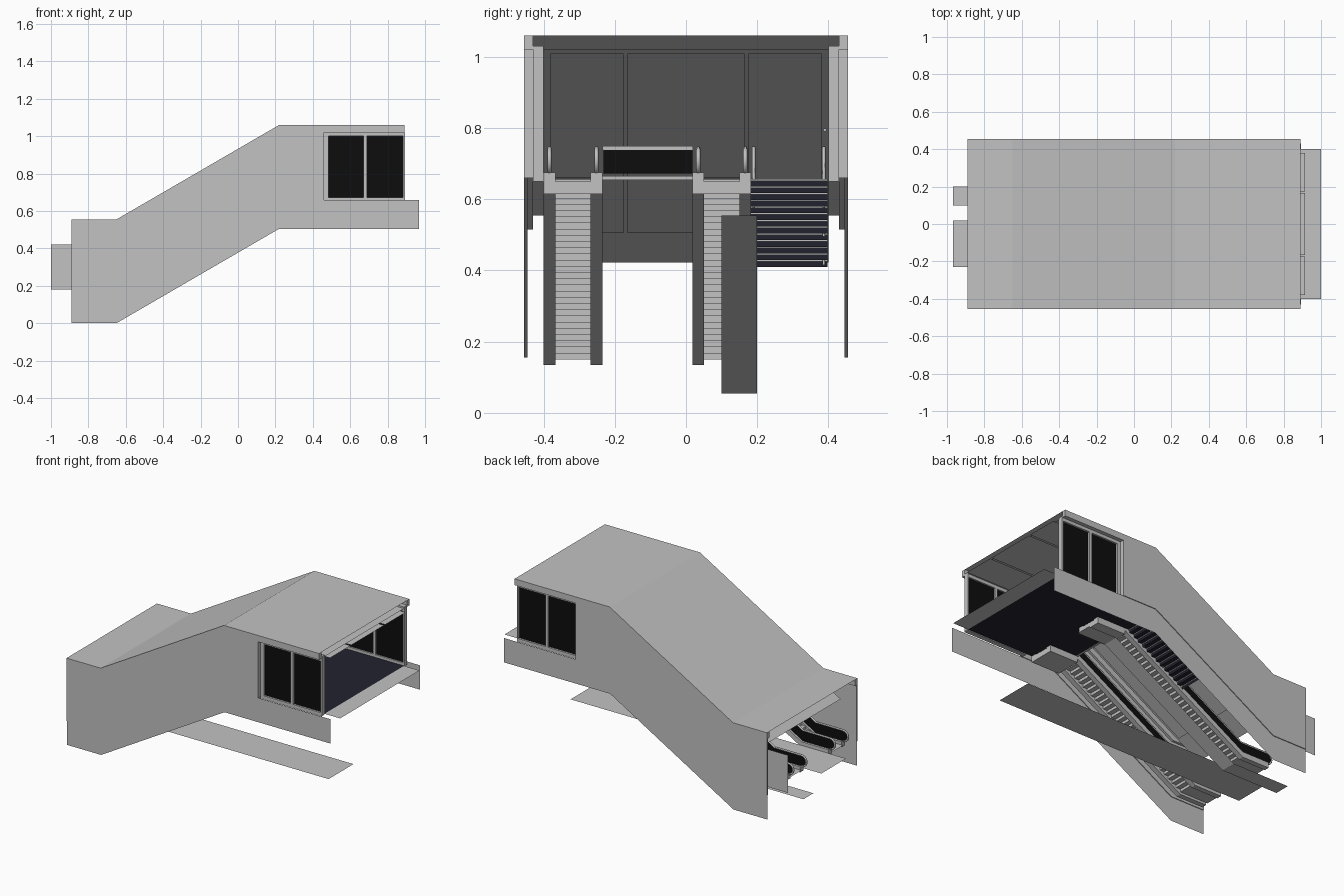
import bpy, bmesh, math

cube = bpy.data.objects.get("Cube")
if cube:
    bpy.data.objects.remove(cube)


def material(name, color):
    m = bpy.data.materials.new(name)
    m.use_nodes = True
    m.diffuse_color = (*color, 1)
    m.node_tree.nodes["Principled BSDF"].inputs["Base Color"].default_value = (*color, 1)
    return m


GREY = material("light grey", (0.54, 0.54, 0.54))
BLACK = material("black glass", (0.004, 0.004, 0.004))
NAVY = material("dark navy", (0.016, 0.016, 0.028))

LOW, HIGH = 0.15, 0.655       # lower and upper floor levels
FOOT, HEAD = -0.65, 0.22      # ends of the incline
SLOPE = (HIGH - LOW) / (HEAD - FOOT)


def path(off, x0, x1):
    """Low landing, incline, high landing, raised by off."""
    return [(x0, LOW + off), (FOOT, LOW + off), (HEAD, HIGH + off), (x1, HIGH + off)]


def band(bottom, top, x0, x1):
    return path(bottom, x0, x1) + path(top, x0, x1)[::-1]


def finish(name, bm, mat):
    bmesh.ops.recalc_face_normals(bm, faces=bm.faces)
    mesh = bpy.data.meshes.new(name)
    bm.to_mesh(mesh)
    bm.free()
    mesh.materials.append(mat)
    ob = bpy.data.objects.new(name, mesh)
    bpy.context.collection.objects.link(ob)
    return ob


def panel(name, outline, y0, y1, mat=GREY):
    """Side outline in x, z, extruded from y0 to y1 (flat if equal)."""
    bm = bmesh.new()
    face = bm.faces.new([bm.verts.new((x, y0, z)) for x, z in outline])
    if y1 != y0:
        out = bmesh.ops.extrude_face_region(bm, geom=[face])["geom"]
        for v in out:
            if isinstance(v, bmesh.types.BMVert):
                v.co.y = y1
    return finish(name, bm, mat)


def sheet(name, points, y0, y1, mat=GREY):
    """Open x, z line swept across y as a thin surface."""
    bm = bmesh.new()
    a = [bm.verts.new((x, y0, z)) for x, z in points]
    b = [bm.verts.new((x, y1, z)) for x, z in points]
    for i in range(len(points) - 1):
        bm.faces.new((a[i], a[i + 1], b[i + 1], b[i]))
    return finish(name, bm, mat)


def box(name, x, y, z, mat=GREY):
    return panel(name, [(x[0], z[0]), (x[1], z[0]), (x[1], z[1]), (x[0], z[1])], y[0], y[1], mat)


def rail(name, points, y, radius):
    curve = bpy.data.curves.new(name, 'CURVE')
    curve.dimensions = '3D'
    curve.bevel_depth = radius
    curve.bevel_resolution = 1
    curve.use_fill_caps = True
    spline = curve.splines.new('POLY')
    spline.points.add(len(points) - 1)
    for p, (x, z) in zip(spline.points, points):
        p.co = (x, y, z, 1)
    curve.materials.append(GREY)
    bpy.context.collection.objects.link(bpy.data.objects.new(name, curve))


def steps(x0, x1, z0, z1, n):
    pts = []
    for i in range(n):
        z = z0 + (z1 - z0) * (i + 1) / n
        pts += [(x0 + (x1 - x0) * i / n, z), (x0 + (x1 - x0) * (i + 1) / n, z)]
    return [(x0, z0)] + pts


# Roof and its lining
sheet("roof", path(0.405, -0.89, 0.89), -0.455, 0.455)
END = FOOT - 0.16
sheet("ceiling", [(END, LOW + 0.365 - 0.16 * SLOPE), (HEAD, HIGH + 0.365), (0.89, HIGH + 0.365)], -0.4, 0.4)
for y0, y1 in ((-0.38, -0.175), (-0.165, 0.165), (0.175, 0.38)):
    sheet("ceiling_panel", [(FOOT, LOW + 0.355), (HEAD, HIGH + 0.355), (0.915, HIGH + 0.355)], y0, y1)

# Side walls, mirrored across the centre line
for s in (-1, 1):
    panel("roof_fascia", band(0.365, 0.405, -0.89, 0.89), s * 0.43, s * 0.455)
    panel("side_wall", band(0.005, 0.365, -0.89, 0.46), s * 0.445, s * 0.455)
    panel("side_skirt", band(-0.15, 0.005, -0.89, 0.967), s * 0.45, s * 0.45)
    box("wall_end", (0.45, 0.46), (s * 0.4, s * 0.455), (0.66, 1.02))
    for x0, x1 in ((0.46, 0.483), (0.672, 0.69), (0.882, 0.892)):
        box("window_post", (x0, x1), (s * 0.4, s * 0.43), (0.655, 1.02))
    box("window_head", (0.46, 0.89), (s * 0.4, s * 0.43), (1.0, 1.03))
    box("window_sill", (0.46, 0.89), (s * 0.4, s * 0.43), (0.65, 0.672))
    for x0, x1 in ((0.483, 0.672), (0.69, 0.882)):
        box("window", (x0, x1), (s * 0.41, s * 0.418), (0.672, 1.0), BLACK)

# Floors and soffits
sheet("upper_floor", [(HEAD, HIGH), (0.89, HIGH)], -0.4, 0.4, NAVY)
sheet("entrance_floor", [(0.89, HIGH), (1.0, HIGH)], -0.4, 0.4)
sheet("lower_floor", [(-0.968, LOW), (0.8, LOW)], -0.23, 0.02)
sheet("stair_soffit", [(-0.968, 0.055), (-0.57, 0.055), (0.3, 0.555), (0.5, 0.555)], 0.1, 0.2)
box("end_panel", (-1.0, -0.6), (0.4, 0.4), (0.18, 0.42))


# Escalators
def escalator(y0):
    sheet("escalator_steps", [(-0.85, LOW)] + steps(FOOT, HEAD, LOW, HIGH, 29) + [(0.42, HIGH + 0.006)],
          y0 + 0.033, y0 + 0.133)
    box("escalator_landing", (HEAD, 0.42), (y0, y0 + 0.165), (0.615, 0.65))
    for a in (y0, y0 + 0.132):
        panel("escalator_side", band(-0.015, 0.02, -0.84, 0.42), a, a + 0.033)
        mid = a + 0.0165
        panel("escalator_glass", band(0.018, 0.088, -0.84, 0.4), mid - 0.003, mid + 0.003, BLACK)
        arc = [(math.sin(t) * 0.035, math.cos(t) * 0.035) for t in (i * math.pi / 6 for i in range(7))]
        low = [(-0.84 - dx, LOW + 0.053 + dz) for dx, dz in arc]
        high = [(0.4 + dx, HIGH + 0.053 + dz) for dx, dz in arc]
        for name, ends in (("escalator_glass_end", low), ("escalator_glass_end", high)):
            panel(name, ends, mid - 0.003, mid + 0.003, BLACK)
        rail("escalator_handrail", low[::-1] + path(0.088, -0.84, 0.4)[1:3] + high, mid, 0.006)


escalator(-0.4)
escalator(0.018)

# Glass barrier between the escalators
box("barrier_glass", (0.22, 0.226), (-0.232, 0.018), (0.672, 0.745), BLACK)
for z in (0.662, 0.746):
    box("barrier_rail", (0.216, 0.23), (-0.235, 0.02), (z - 0.008, z + 0.004))

# Fixed stair with pale nosings and handrails
COUNT, BOTTOM = 13, 0.41
start = HEAD - (HIGH - BOTTOM) / SLOPE
flight = steps(start, HEAD, BOTTOM, HIGH, COUNT)
sheet("stair", flight, 0.182, 0.398, NAVY)
for x, z in flight[1::2]:
    box("stair_nosing", (x - 0.003, x + 0.005), (0.182, 0.398), (z - 0.004, z + 0.002))
for y in (0.19, 0.387):
    rail("stair_handrail", [(start, BOTTOM + 0.09), (HEAD, HIGH + 0.09), (0.3, HIGH + 0.09), (0.3, HIGH)], y, 0.005)
    for t in (0.02, 0.35, 0.68):
        x, z = start + t * (HEAD - start), BOTTOM + t * (HIGH - BOTTOM)
        rail("stair_post", [(x, z), (x, z + 0.09)], y, 0.004)
rail("wall_handrail", [(HEAD, 0.795), (0.46, 0.795)], 0.39, 0.005)
